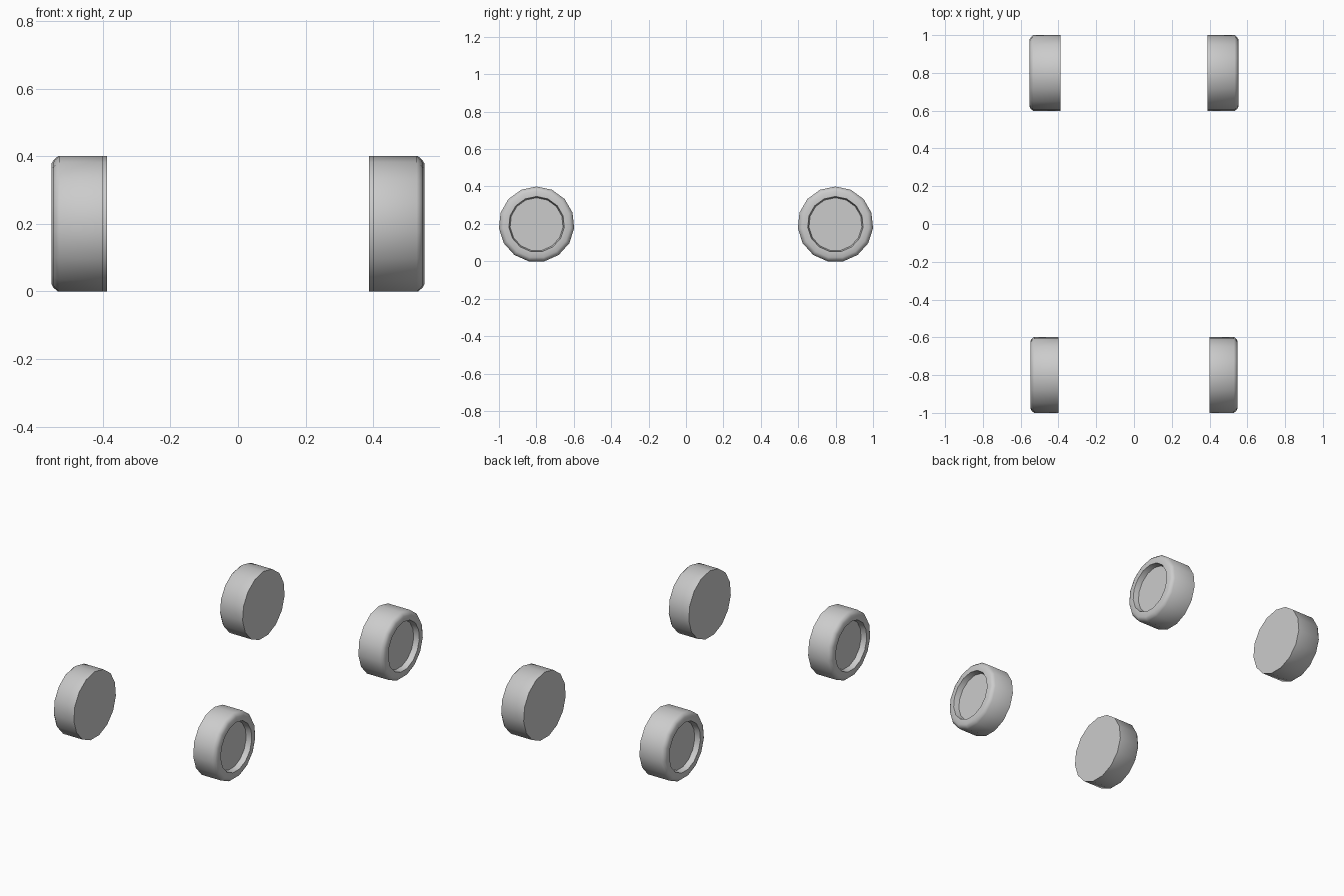
import bpy, bmesh, math

if "Cube" in bpy.data.objects:
    bpy.data.objects.remove(bpy.data.objects["Cube"])

SIDES = 15
R = 0.2022
ZC = 0.1978


def wheel(name, side, y, x_in, x_out):
    # half profile (x, radius): flat inner face, tread, chamfer, lip, recessed hub
    profile = [(x_in, R), (x_out - 0.019, R), (x_out - 0.006, R - 0.011),
               (x_out, R - 0.022), (x_out, 0.149), (x_out - 0.033, 0.142)]
    bm = bmesh.new()
    rings = []
    for x, r in profile:
        ring = []
        for i in range(SIDES):
            a = 2 * math.pi * i / SIDES
            ring.append(bm.verts.new((side * x, y + r * math.sin(a), ZC + r * math.cos(a))))
        rings.append(ring)
    for a, b in zip(rings, rings[1:]):
        for i in range(SIDES):
            j = (i + 1) % SIDES
            bm.faces.new((a[i], a[j], b[j], b[i]))
    # inner face and recessed hub disc
    bm.faces.new(rings[0])
    bm.faces.new(rings[-1])
    bmesh.ops.recalc_face_normals(bm, faces=bm.faces)
    mesh = bpy.data.meshes.new(name)
    bm.to_mesh(mesh)
    bm.free()
    ob = bpy.data.objects.new(name, mesh)
    bpy.context.collection.objects.link(ob)
    bpy.ops.object.select_all(action='DESELECT')
    ob.select_set(True)
    bpy.context.view_layer.objects.active = ob
    bpy.ops.object.shade_smooth_by_angle(angle=math.radians(50))


# front pair is slightly narrower than the rear pair
for label, side in (("left", -1), ("right", 1)):
    wheel("front_wheel_" + label, side, -0.799, 0.40, 0.548)
    wheel("rear_wheel_" + label, side, 0.799, 0.388, 0.552)
